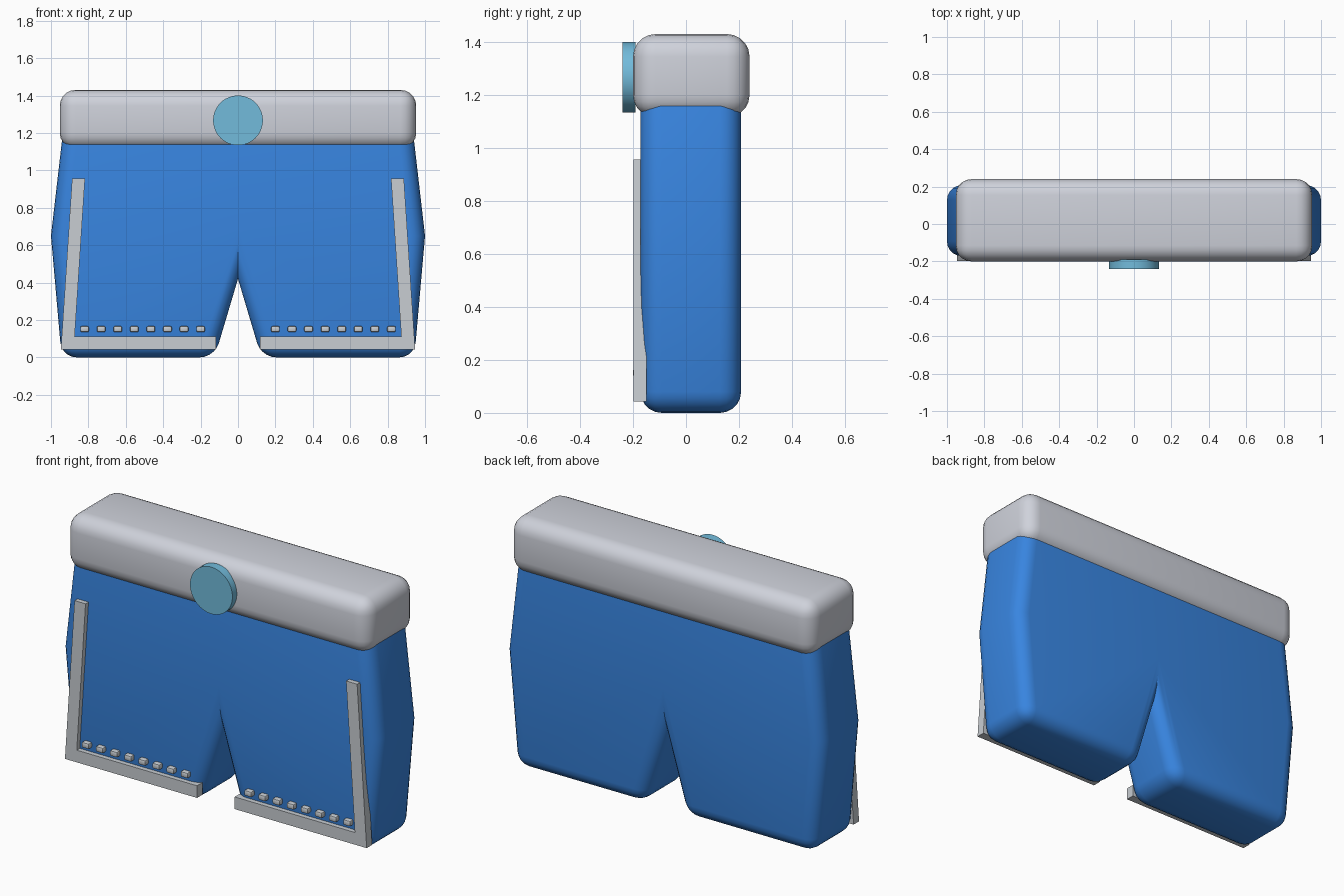
import bpy, bmesh, math

if "Cube" in bpy.data.objects:
    bpy.data.objects.remove(bpy.data.objects["Cube"])


def srgb(h):
    out = []
    for i in (0, 2, 4):
        c = int(h[i:i + 2], 16) / 255
        out.append(c / 12.92 if c <= 0.04045 else ((c + 0.055) / 1.055) ** 2.4)
    return (*out, 1)


def material(name, h):
    m = bpy.data.materials.new(name)
    m.diffuse_color = srgb(h)
    m.use_nodes = True
    m.node_tree.nodes["Principled BSDF"].inputs["Base Color"].default_value = m.diffuse_color
    return m


BLUE = material("shorts blue", "3885E0")
BAND = material("waistband grey", "CFD2DB")
TRIM = material("trim grey", "C8CDD2")
BUTTON = material("button light blue", "72BBDB")


def prism(bm, pts, y0, y1):
    """Extrude an x-z outline from y0 to y1."""
    a = [bm.verts.new((x, y0, z)) for x, z in pts]
    b = [bm.verts.new((x, y1, z)) for x, z in pts]
    bm.faces.new(a)
    bm.faces.new(b[::-1])
    n = len(pts)
    for i in range(n):
        bm.faces.new((a[i], b[i], b[(i + 1) % n], a[(i + 1) % n]))
    bmesh.ops.recalc_face_normals(bm, faces=bm.faces[:])


def round_edges(bm, r, seg):
    edges = [e for e in bm.edges if e.calc_face_angle(0) > 0.5]
    bmesh.ops.bevel(bm, geom=edges, offset=r, offset_type='OFFSET',
                    segments=seg, profile=0.5, affect='EDGES')


def finish(bm, name, mat, smooth=True):
    bmesh.ops.recalc_face_normals(bm, faces=bm.faces[:])
    me = bpy.data.meshes.new(name)
    bm.to_mesh(me)
    bm.free()
    me.materials.append(mat)
    ob = bpy.data.objects.new(name, me)
    bpy.context.collection.objects.link(ob)
    if smooth:
        bpy.ops.object.select_all(action='DESELECT')
        ob.select_set(True)
        bpy.context.view_layer.objects.active = ob
        bpy.ops.object.shade_smooth_by_angle(angle=math.radians(35))
    return ob


def rect(x0, x1, z0, z1):
    return [(x0, z0), (x1, z0), (x1, z1), (x0, z1)]


# Shorts: one rounded leg half, cut at the centre and mirrored
bm = bmesh.new()
prism(bm, [(0.125, 0), (0.943, 0), (1.0, 0.65), (0.925, 1.3), (-0.262, 1.3)], -0.172, 0.208)
round_edges(bm, 0.08, 5)
bmesh.ops.bisect_plane(bm, geom=bm.verts[:] + bm.edges[:] + bm.faces[:],
                       plane_co=(0, 0, 0), plane_no=(1, 0, 0), clear_inner=True)
bmesh.ops.mirror(bm, geom=bm.verts[:] + bm.edges[:] + bm.faces[:],
                 axis='X', merge_dist=0.0005)
finish(bm, "shorts", BLUE)

# Waistband
bm = bmesh.new()
prism(bm, rect(-0.953, 0.953, 1.115, 1.43), -0.2, 0.24)
round_edges(bm, 0.085, 5)
finish(bm, "waistband", BAND)

# Round front button
bm = bmesh.new()
prism(bm, [(0.133 * math.cos(i * math.tau / 48), 1.267 + 0.133 * math.sin(i * math.tau / 48))
           for i in range(48)], -0.24, -0.19)
finish(bm, "button", BUTTON)

for side, s in (("left", -1), ("right", 1)):
    # L-shaped trim up the outer seam and along the hem
    bm = bmesh.new()
    pts = [(0.118, 0.043), (0.947, 0.043), (0.887, 0.957),
           (0.818, 0.957), (0.873, 0.112), (0.118, 0.112)]
    prism(bm, [(s * x, z) for x, z in pts], -0.199, -0.15)
    finish(bm, side + "_trim", TRIM, False)

    # Row of hem stitches
    bm = bmesh.new()
    for i in range(8):
        x = s * (0.2 + i * 0.0886)
        prism(bm, rect(x - 0.023, x + 0.023, 0.135, 0.167), -0.2, -0.16)
    round_edges(bm, 0.008, 2)
    finish(bm, side + "_stitches", TRIM)
